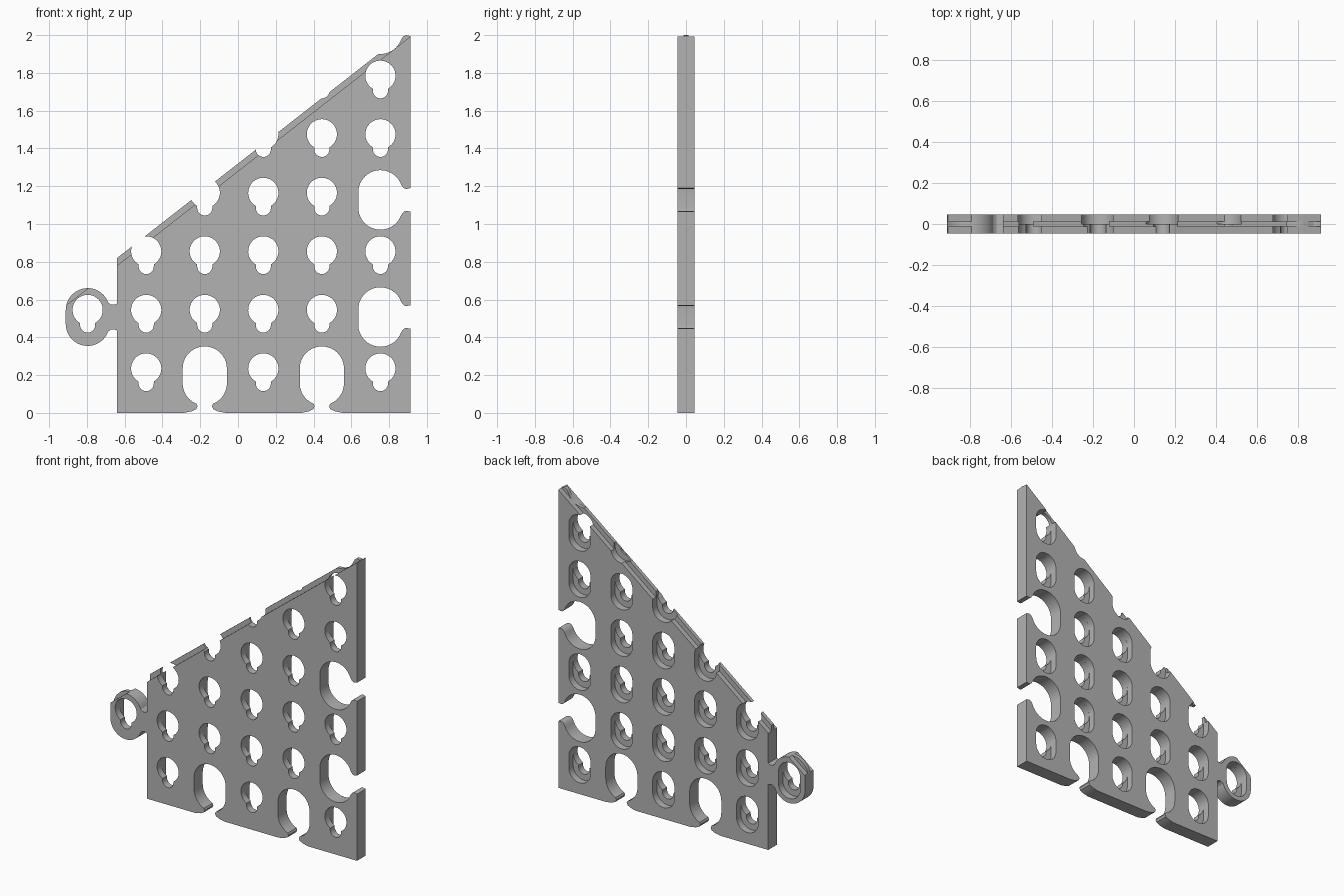
import bpy
import bmesh
from math import sin, cos, radians

if "Cube" in bpy.data.objects:
    bpy.data.objects.remove(bpy.data.objects["Cube"], do_unlink=True)

HALF = 0.046       # half the panel thickness
TONGUE = 0.0125    # half the tongue thickness
PITCH = 0.31
COLUMNS = [-0.486 + PITCH * i for i in range(5)]
ROWS = [0.235 + PITCH * i for i in range(6)]
LEFT, RIGHT = -0.64, 0.912

grey = bpy.data.materials.new("plain grey")
grey.use_nodes = True
colour = (0.45, 0.45, 0.45, 1)
grey.diffuse_color = colour
grey.node_tree.nodes["Principled BSDF"].inputs["Base Color"].default_value = colour


def slope(x, rise=0.0):
    return 1.28 + rise + 0.781 * x


def arc(cx, cz, r, a0, a1, steps=20):
    angles = [radians(a0 + (a1 - a0) * i / steps) for i in range(steps + 1)]
    return [(cx + r * cos(a), cz + r * sin(a)) for a in angles]


def prism(name, outlines, y0, y1):
    """Extrude closed x-z outlines from y0 to y1."""
    bm = bmesh.new()
    for pts in outlines:
        face = bm.faces.new([bm.verts.new((x, y0, z)) for x, z in pts])
        out = bmesh.ops.extrude_face_region(bm, geom=[face])
        new = [v for v in out["geom"] if isinstance(v, bmesh.types.BMVert)]
        bmesh.ops.translate(bm, verts=new, vec=(0, y1 - y0, 0))
    bmesh.ops.recalc_face_normals(bm, faces=bm.faces)
    mesh = bpy.data.meshes.new(name)
    bm.to_mesh(mesh)
    bm.free()
    obj = bpy.data.objects.new(name, mesh)
    bpy.context.collection.objects.link(obj)
    return obj


def cut(target, cutter):
    mod = target.modifiers.new("cut", "BOOLEAN")
    mod.operation = "DIFFERENCE"
    mod.solver = "EXACT"
    mod.object = cutter
    bpy.context.view_layer.objects.active = target
    bpy.ops.object.modifier_apply(modifier=mod.name)
    bpy.data.objects.remove(cutter, do_unlink=True)


def keyhole(x, z):
    return arc(x, z, 0.08, -60, 240, 32) + arc(x, z - 0.08, 0.04, 180, 360, 12)


def pocket(x, z):
    return arc(x, z, 0.08, 0, 180) + arc(x, z - 0.08, 0.08, 180, 360)


def side_socket(z):
    # oblong opening with a rounded mouth on the right edge
    x, z = COLUMNS[4], z - 0.0375
    lip = [(0.12, 0.066), (0.128, 0.060), (0.138, 0.0575), (0.156, 0.062), (0.25, 0.062)]
    return (arc(x, z + 0.0405, 0.117, 20, 180) + arc(x, z - 0.0405, 0.117, 180, 340)
            + [(x + u, z - v) for u, v in lip]
            + [(x + u, z + v) for u, v in reversed(lip)])


def bottom_socket(x):
    # oblong opening with a flared mouth on the bottom edge
    lip = [(0.044, 0.048), (0.038, 0.035), (0.045, 0.02), (0.07, 0.008),
           (0.115, -0.001), (0.115, -0.05)]
    return (arc(x, 0.235, 0.117, 0, 180) + arc(x, 0.157, 0.117, 180, 239, 10)
            + [(x - u, z) for u, z in lip] + [(x + u, z) for u, z in reversed(lip)]
            + arc(x, 0.157, 0.117, 301, 360, 10))


# panel with its side loop, in one outline
loop_x, loop_z, loop_r = COLUMNS[0] - PITCH, 0.5075, 0.116
neck = [(LEFT, 0.072), (-0.655, 0.065), (-0.672, 0.066)]
outline = [(LEFT, 0), (RIGHT, 0), (RIGHT, slope(RIGHT, 0.04)), (LEFT, slope(LEFT, 0.04))]
outline += [(x, loop_z + d) for x, d in neck]
outline += arc(loop_x, loop_z + 0.037, loop_r, 20, 180)
outline += arc(loop_x, loop_z - 0.037, loop_r, 180, 340)
outline += [(x, loop_z - d) for x, d in reversed(neck)]
panel = prism("pegboard_panel", [outline], -HALF, HALF)

# shoulders either side of the tongue along the sloping edge
shoulder = [(-1.2, slope(-1.2)), (1.2, slope(1.2)), (1.2, 3), (-1.2, 3)]
cut(panel, prism("front_shoulder", [shoulder], -0.2, -TONGUE))
cut(panel, prism("back_shoulder", [shoulder], TONGUE, 0.2))

# sockets on the right and bottom edges
side_rows = [ROWS[1], ROWS[3], ROWS[5] + PITCH]
sockets = [side_socket(z) for z in side_rows]
sockets += [bottom_socket(COLUMNS[i]) for i in (1, 3)]
cut(panel, prism("sockets", sockets, -0.2, 0.2))

# keyholes through the panel, with wider pockets behind
holes = [(loop_x, ROWS[1])]
for i, x in enumerate(COLUMNS):
    for j, z in enumerate(ROWS):
        socket = (i == 4 and j in (1, 3)) or (j == 0 and i in (1, 3))
        if not socket and z - 0.16 < slope(x, 0.08):
            holes.append((x, z))
cut(panel, prism("keyholes", [keyhole(*h) for h in holes], -0.2, 0.2))
cut(panel, prism("pockets", [pocket(*h) for h in holes], 0.0, 0.2))

panel.data.materials.clear()
panel.data.materials.append(grey)
for face in panel.data.polygons:
    face.material_index = 0
bpy.ops.object.select_all(action="DESELECT")
panel.select_set(True)
bpy.context.view_layer.objects.active = panel
bpy.ops.object.shade_smooth_by_angle(angle=radians(30))
